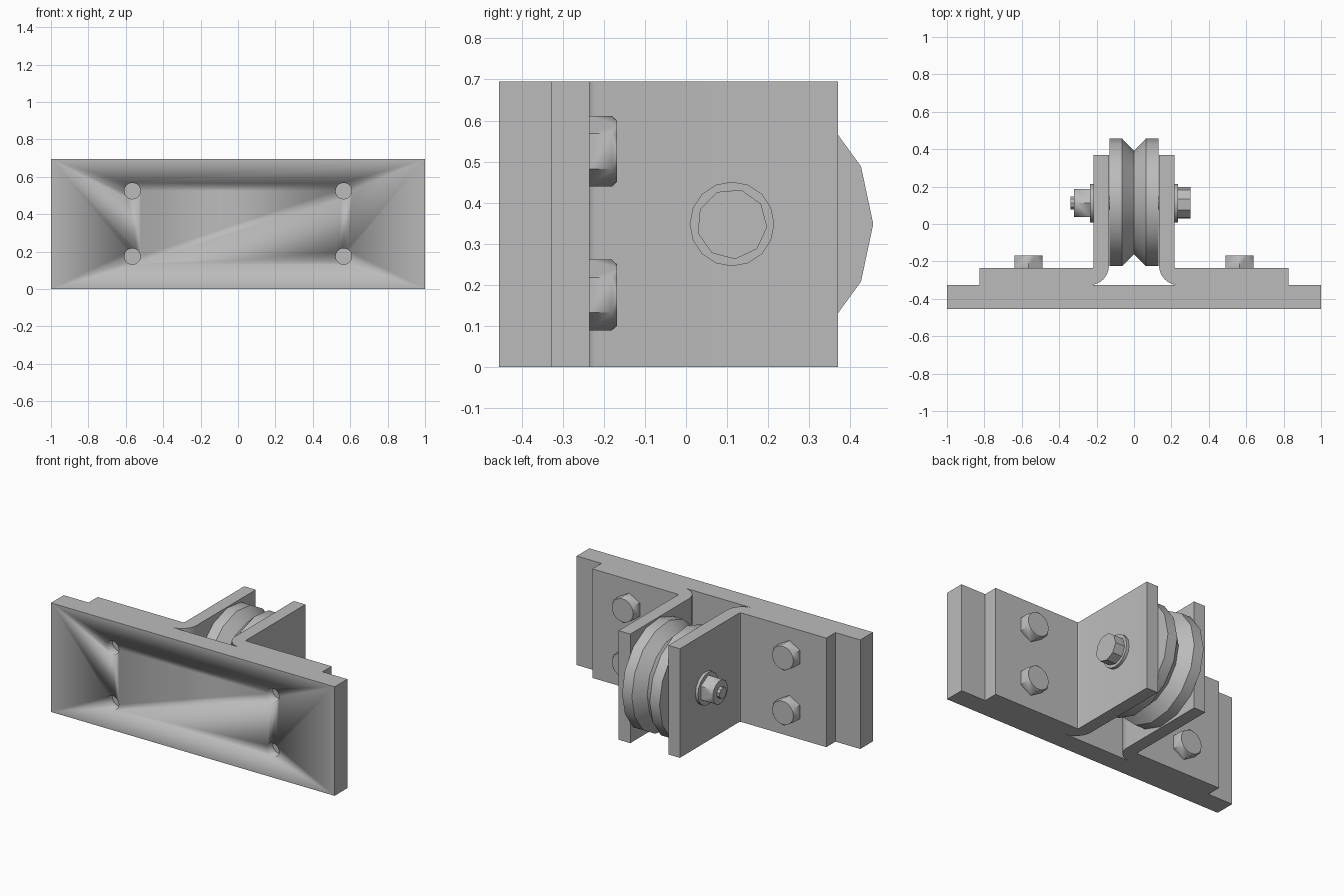
import bpy, bmesh
from math import sin, cos, pi, radians
from mathutils import Matrix

cube = bpy.data.objects.get("Cube")
if cube:
    bpy.data.objects.remove(cube, do_unlink=True)

steel = bpy.data.materials.new("steel_grey")
steel.use_nodes = True
GREY = (0.5, 0.5, 0.5, 1)
steel.diffuse_color = GREY
steel.node_tree.nodes["Principled BSDF"].inputs["Base Color"].default_value = GREY

HEIGHT = 0.695
AXLE = (0.112, 0.348)          # y, z of the wheel axis
TURN = {"+x": Matrix.Rotation(pi / 2, 4, "Y"),
        "-x": Matrix.Rotation(-pi / 2, 4, "Y"),
        "+y": Matrix.Rotation(-pi / 2, 4, "X")}


def finish(name, bm, smooth=True):
    bmesh.ops.recalc_face_normals(bm, faces=bm.faces)
    mesh = bpy.data.meshes.new(name)
    bm.to_mesh(mesh)
    bm.free()
    mesh.materials.append(steel)
    ob = bpy.data.objects.new(name, mesh)
    bpy.context.collection.objects.link(ob)
    if smooth:
        bpy.ops.object.select_all(action="DESELECT")
        ob.select_set(True)
        bpy.context.view_layer.objects.active = ob
        bpy.ops.object.shade_smooth_by_angle(angle=radians(30))
    return ob


def extrude_outline(name, outline):
    """Raise a plan outline to the full height."""
    bm = bmesh.new()
    face = bm.faces.new([bm.verts.new((x, y, 0)) for x, y in outline])
    out = bmesh.ops.extrude_face_region(bm, geom=[face])["geom"]
    bmesh.ops.translate(bm, vec=(0, 0, HEIGHT),
                        verts=[v for v in out if isinstance(v, bmesh.types.BMVert)])
    return finish(name, bm)


def ring(bm, r, n, h, phase):
    return [bm.verts.new((r * cos(a), r * sin(a), h))
            for a in (radians(phase) + 2 * pi * i / n for i in range(n))]


def lathe(name, profile, n, phase, axis, place):
    """Stack capped rings of (radius, height) along an axis."""
    bm = bmesh.new()
    rings = [ring(bm, r, n, h, phase) for r, h in profile]
    for a, b in zip(rings, rings[1:]):
        for i in range(n):
            j = (i + 1) % n
            bm.faces.new((a[i], a[j], b[j], b[i]))
    bm.faces.new(rings[0])
    bm.faces.new(rings[-1])
    bm.transform(Matrix.Translation(place) @ TURN[axis])
    return finish(name, bm)


def hex_head(name, h, phase, axis, place):
    """Hexagon with its outer corners chamfered to a circle."""
    r, bm = 0.086, bmesh.new()
    ring(bm, r, 6, 0, phase)
    ring(bm, r, 6, h - 0.012, phase)
    ring(bm, r * cos(pi / 6), 24, h, phase)
    bmesh.ops.convex_hull(bm, input=bm.verts)
    bmesh.ops.dissolve_limit(bm, angle_limit=radians(1), verts=bm.verts, edges=bm.edges)
    bm.transform(Matrix.Translation(place) @ TURN[axis])
    return finish(name, bm)


# Back plate
plate = extrude_outline("back_plate", [(-1, -0.455), (1, -0.455), (1, -0.327), (-1, -0.327)])


# Angle brackets with a rounded bend
def arc(r, start, end, steps=8):
    angles = [radians(start + (end - start) * i / steps) for i in range(steps + 1)]
    return [(0.239 + r * cos(a), -0.222 + r * sin(a)) for a in angles]


outline = ([(0.825, -0.327)] + arc(0.105, 270, 180) + [(0.134, 0.37), (0.216, 0.37)]
           + arc(0.023, 180, 270, 5)[0:] + [(0.825, -0.245 + 0.01)])
# Flatten the inner bend onto the flange face
outline = [(x, max(y, -0.235) if x > 0.216 and y > -0.3 else y) for x, y in outline]
for side, s in (("left", 1), ("right", -1)):
    extrude_outline(side + "_bracket", [(s * x, y) for x, y in outline])

# Mounting bolts and the blind holes behind them
for side, s in (("left", 1), ("right", -1)):
    for level, z in (("lower", 0.175), ("upper", 0.525)):
        hex_head(f"{side}_{level}_bolt", 0.067, 90, "+y", (s * 0.565, -0.235, z))
        cutter = lathe(f"{side}_{level}_hole_cutter", [(0.043, -0.1), (0.043, 0.06)],
                       24, 0, "+y", (s * 0.565, -0.455, z))
        cutter.hide_render = True
        cutter.hide_set(True)
        mod = plate.modifiers.new("hole", "BOOLEAN")
        mod.operation, mod.solver, mod.object = "DIFFERENCE", "EXACT", cutter

# Grooved wheel
lathe("grooved_wheel", [(0.344, -0.132), (0.344, -0.063), (0.28, 0), (0.344, 0.063), (0.344, 0.132)],
      15, 18, "+x", (0, *AXLE))

# Axle with washers, head and nut
lathe("axle", [(0.036, -0.34), (0.036, 0.24)], 10, 0, "+x", (0, *AXLE))
for side, s in (("left", 1), ("right", -1)):
    lathe(side + "_washer", [(0.103, 0), (0.103, 0.02)], 16, 0,
          "+x" if s > 0 else "-x", (s * 0.215, *AXLE))
lathe("axle_head", [(0.086, 0), (0.086, 0.068)], 9, 5, "+x", (0.234, *AXLE))
hex_head("axle_nut", 0.086, 0, "-x", (-0.234, *AXLE))
